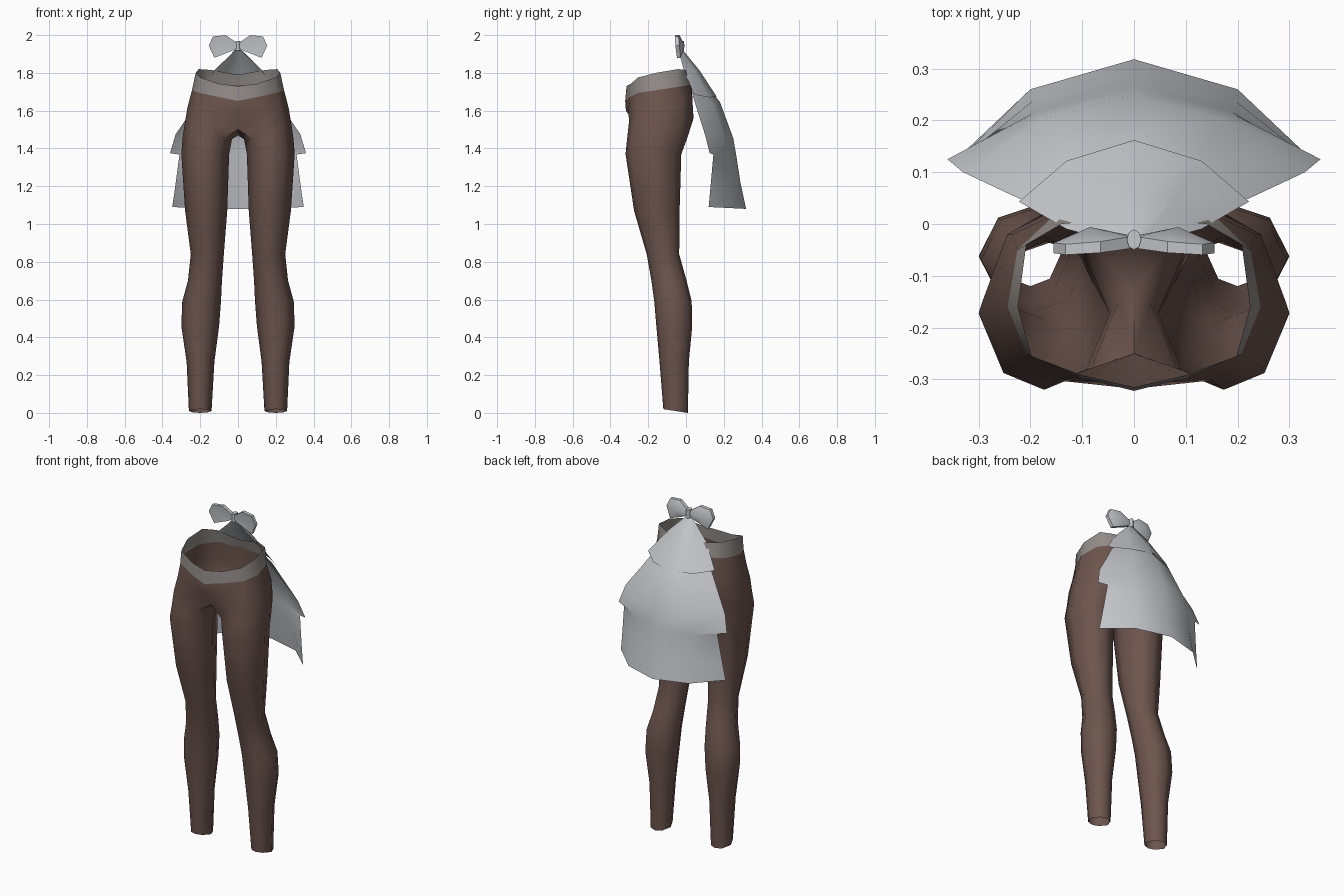
import bpy, math


def material(name, rgb):
    m = bpy.data.materials.new(name)
    m.diffuse_color = (*rgb, 1)
    return m


BROWN = material("brown cloth", (0.150, 0.090, 0.075))
BAND = material("warm grey band", (0.29, 0.265, 0.25))
SILVER = material("pale grey cloth", (0.56, 0.57, 0.60))


def make(name, verts, faces, mat, mirror=False, angle=60):
    me = bpy.data.meshes.new(name)
    me.from_pydata(verts, [], faces)
    me.materials.append(mat)
    ob = bpy.data.objects.new(name, me)
    bpy.context.collection.objects.link(ob)
    bpy.ops.object.select_all(action='DESELECT')
    ob.select_set(True)
    bpy.context.view_layer.objects.active = ob
    if mirror:
        mod = ob.modifiers.new("mirror", 'MIRROR')
        mod.merge_threshold = 0.0005
        bpy.ops.object.modifier_apply(modifier=mod.name)
    bpy.ops.object.shade_smooth_by_angle(angle=math.radians(angle))
    return ob


def loft(rows, closed=False, start=0):
    """Quads between rows listed bottom to top, points counter-clockwise."""
    n = len(rows[0])
    faces = []
    for r in range(len(rows) - 1):
        a, b = start + r * n, start + (r + 1) * n
        for c in range(n if closed else n - 1):
            d = (c + 1) % n
            faces.append((a + c, a + d, b + d, b + c))
    return [p for row in rows for p in row], faces


# Trousers: eight-sided leg rings (z, inner x, outer x, front y, back y)
LEG = [
    (0.01, 0.14, 0.26, -0.12, 0.01),
    (0.27, 0.125, 0.272, -0.14, 0.015),
    (0.46, 0.10, 0.30, -0.157, 0.033),
    (0.59, 0.09, 0.295, -0.168, 0.03),
    (0.70, 0.085, 0.265, -0.183, 0.003),
    (0.84, 0.075, 0.25, -0.208, -0.036),
    (1.07, 0.057, 0.28, -0.275, -0.034),
    (1.37, 0.047, 0.30, -0.32, -0.025),
    (1.45, 0.032, 0.294, -0.312, 0.005),
]
STEP = [(-0.62, -0.78), (0, -1), (0.62, -0.78), (1, 0),
        (0.62, 0.78), (0, 1), (-0.62, 0.78), (-1, 0)]


def leg_ring(z, x0, x1, y0, y1):
    cx, hx, cy, hy = (x0 + x1) / 2, (x1 - x0) / 2, (y0 + y1) / 2, (y1 - y0) / 2
    slant = 0.01 if z < 0.1 else 0      # ankle hem drops toward the heel
    return [(cx + hx * u, cy + hy * v, z - slant * v) for u, v in STEP]


# Top leg ring closes on the centre line to form the crotch
hip = [(0, -0.25, 1.50), (0.15, -0.302, 1.54), (0.237, -0.27, 1.53),
       (0.284, -0.16, 1.52), (0.245, -0.02, 1.53), (0.14, 0.04, 1.56),
       (0, 0.0, 1.50), (0, -0.13, 1.468)]
belly = [(0, -0.318, 1.60), (0.12, -0.305, 1.61), (0.22, -0.26, 1.61),
         (0.268, -0.155, 1.615), (0.235, -0.02, 1.63), (0.13, 0.035, 1.64),
         (0, 0.02, 1.62)]
band_low = [(0, -0.322, 1.652), (0.10, -0.297, 1.672), (0.208, -0.25, 1.695),
            (0.244, -0.16, 1.708), (0.225, -0.05, 1.725), (0.15, 0.02, 1.735),
            (0, 0.03, 1.735)]
band_top = [(0, -0.315, 1.73), (0.10, -0.292, 1.742), (0.198, -0.255, 1.775),
            (0.224, -0.16, 1.80), (0.208, -0.04, 1.82), (0.14, 0.0, 1.815),
            (0, 0.012, 1.79)]

verts, faces = loft([leg_ring(*r) for r in LEG] + [hip], closed=True)
first = len(verts) - 8                   # hip ring is shared with the pelvis
base = len(verts)
verts += belly + band_low
for c in range(6):
    faces.append((first + c, first + c + 1, base + c + 1, base + c))
    faces.append((base + c, base + c + 1, base + 8 + c, base + 7 + c))
make("trousers", verts, faces, BROWN, mirror=True)

# Waistband
make("waistband", *loft([band_low, band_top]), BAND, mirror=True)


# Back drape: rows of centre, middle and side points, mirrored to five columns
def drape_row(cy, cz, mx, my, mz, sx, sy, sz):
    return [(sx, sy, sz), (mx, my, mz), (0, cy, cz), (-mx, my, mz), (-sx, sy, sz)]


LONG = [
    (0.318, 1.08, 0.20, 0.26, 1.083, 0.348, 0.12, 1.09),
    (0.288, 1.22, 0.195, 0.238, 1.22, 0.332, 0.13, 1.20),
    (0.268, 1.35, 0.19, 0.216, 1.358, 0.31, 0.145, 1.368),
    (0.264, 1.375, 0.19, 0.213, 1.375, 0.36, 0.125, 1.375),
    (0.25, 1.455, 0.18, 0.20, 1.46, 0.33, 0.10, 1.475),
    (0.18, 1.645, 0.13, 0.14, 1.635, 0.245, 0.06, 1.60),
    (0.11, 1.735, 0.10, 0.075, 1.72, 0.18, 0.03, 1.70),
]
SHORT = [
    (0.162, 1.675, 0.13, 0.122, 1.67, 0.222, 0.043, 1.685),
    (0.07, 1.815, 0.075, 0.045, 1.815, 0.13, -0.01, 1.81),
    (-0.02, 1.925, 0.02, -0.025, 1.92, 0.04, -0.033, 1.895),
]
make("long_drape", *loft([drape_row(*r) for r in LONG]), SILVER)
make("short_drape", *loft([drape_row(*r) for r in SHORT]), SILVER)

# Bow loops: outline (x, z) with a front and back sheet, domed at the back
OUTLINE = [(0.008, 1.93), (0.035, 1.915), (0.125, 1.88), (0.155, 1.945),
           (0.132, 1.993), (0.065, 2.0), (0.008, 1.96)]
n = len(OUTLINE)


def tilt(z):
    return -0.10 * (z - 1.94)


front = [(x, -0.045 - 0.07 * x + tilt(z), z) for x, z in OUTLINE]
back = [(x, -0.022 - 0.09 * x + tilt(z), z) for x, z in OUTLINE]
verts = front + back + [(0.085, -0.046, 1.943), (0.085, -0.006, 1.943)]
faces = []
for i in range(n):
    j = (i + 1) % n
    faces += [(i, j, 2 * n), (n + j, n + i, 2 * n + 1), (j, i, n + i, n + j)]
make("bow_loops", verts, faces, SILVER, mirror=True, angle=40)

# Bow knot
bpy.ops.mesh.primitive_cylinder_add(vertices=8, radius=0.014, depth=0.05,
                                    location=(0, -0.03, 1.943))
knot = bpy.context.object
knot.name = "bow_knot"
knot.scale.y = 1.4
knot.data.materials.append(SILVER)
bpy.ops.object.shade_smooth_by_angle(angle=math.radians(60))
